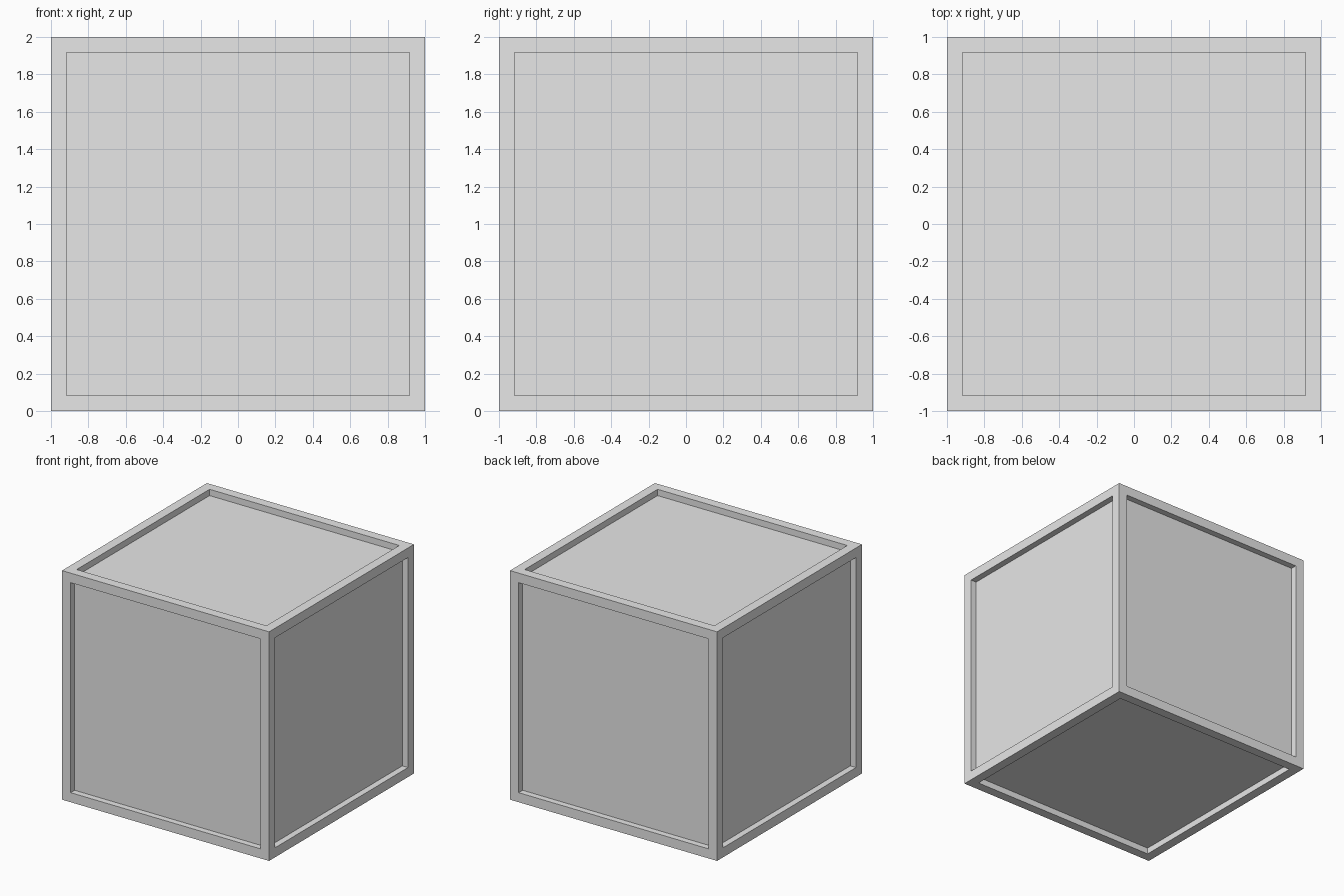
import bpy
import bmesh
from mathutils import Matrix

if "Cube" in bpy.data.objects:
    bpy.data.objects.remove(bpy.data.objects["Cube"])

SIZE = 2.0      # outer edge length
BORDER = 0.118  # width of the raised frame
DEPTH = 0.055   # how far the panels sit back

# Single plain grey
grey = bpy.data.materials.new("plain grey")
grey.diffuse_color = (0.8, 0.8, 0.8, 1.0)
grey.use_nodes = True
grey.node_tree.nodes["Principled BSDF"].inputs["Base Color"].default_value = grey.diffuse_color

bm = bmesh.new()
bmesh.ops.create_cube(bm, size=SIZE, matrix=Matrix.Translation((0, 0, SIZE / 2)))

# Raised frame: inset every side to leave a flat border
panels = list(bm.faces)
bmesh.ops.inset_individual(bm, faces=panels, thickness=BORDER, depth=0)

# Recessed panels: push each inner face straight in, leaving square walls
panels = bmesh.ops.extrude_discrete_faces(bm, faces=panels)["faces"]
for panel in panels:
    panel.normal_update()
    bmesh.ops.translate(bm, verts=panel.verts, vec=panel.normal * -DEPTH)
bmesh.ops.recalc_face_normals(bm, faces=bm.faces)

mesh = bpy.data.meshes.new("panelled_crate")
bm.to_mesh(mesh)
bm.free()
mesh.materials.append(grey)
crate = bpy.data.objects.new("panelled_crate", mesh)
bpy.context.collection.objects.link(crate)
